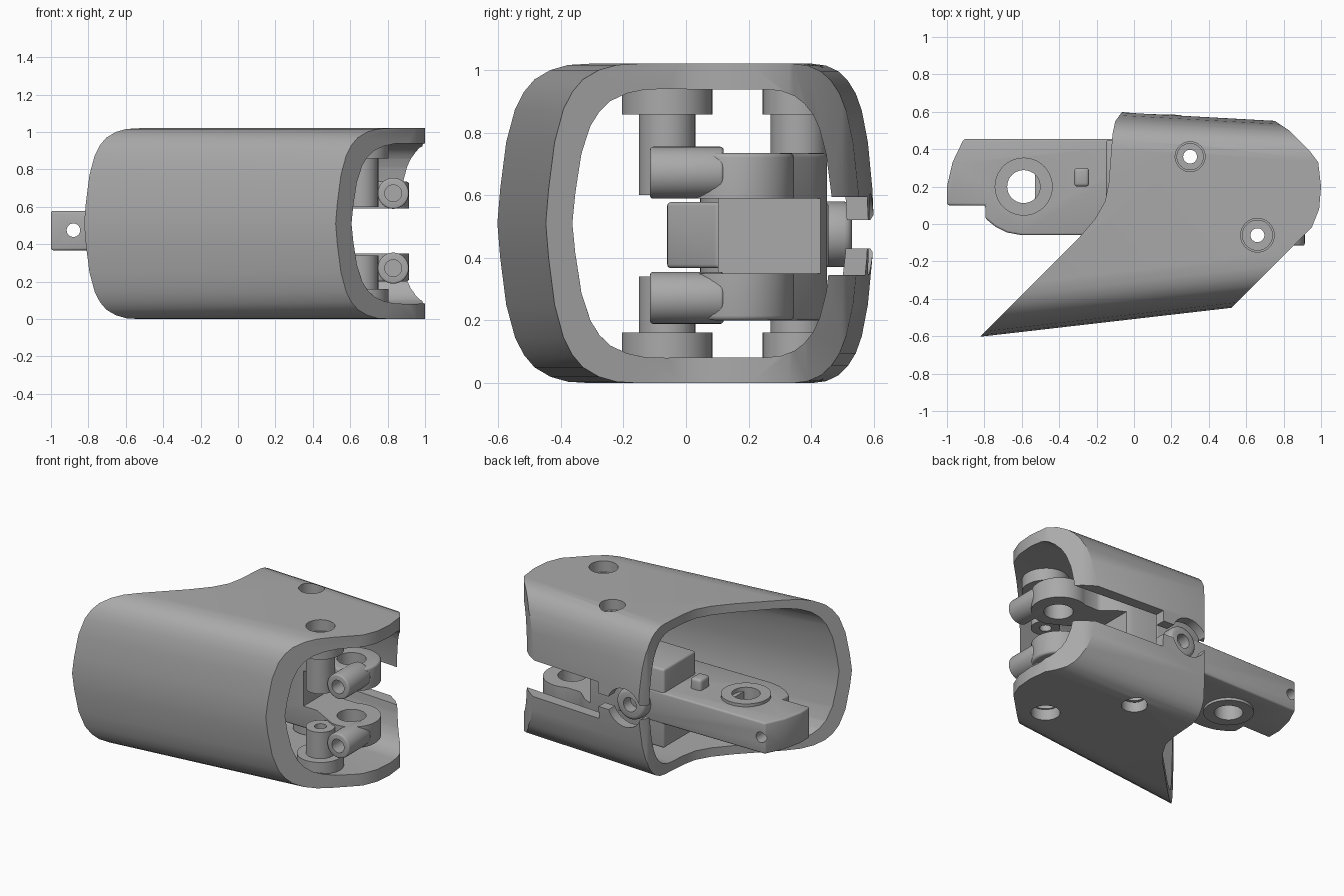
import bpy, bmesh, math
from mathutils import Matrix, Vector

if "Cube" in bpy.data.objects:
    bpy.data.objects.remove(bpy.data.objects["Cube"], do_unlink=True)

grey = bpy.data.materials.new("matte_grey")
grey.use_nodes = True
COLOUR = (0.4, 0.4, 0.4, 1)
grey.diffuse_color = COLOUR
for node in grey.node_tree.nodes:
    if node.type == "BSDF_PRINCIPLED":
        node.inputs["Base Color"].default_value = COLOUR
        node.inputs["Roughness"].default_value = 0.6

MID = 0.475   # height of the arm centre
TOP = 1.02    # height of the shell


def finish(name, bm):
    bmesh.ops.recalc_face_normals(bm, faces=bm.faces)
    mesh = bpy.data.meshes.new(name)
    bm.to_mesh(mesh)
    bm.free()
    obj = bpy.data.objects.new(name, mesh)
    bpy.context.collection.objects.link(obj)
    mesh.materials.append(grey)
    return obj


def activate(obj):
    bpy.ops.object.select_all(action="DESELECT")
    obj.select_set(True)
    bpy.context.view_layer.objects.active = obj


def prism(name, outline, z0, z1):
    bm = bmesh.new()
    face = bm.faces.new([bm.verts.new((x, y, z0)) for x, y in outline])
    ext = bmesh.ops.extrude_face_region(bm, geom=[face])
    verts = [v for v in ext["geom"] if isinstance(v, bmesh.types.BMVert)]
    bmesh.ops.translate(bm, vec=(0, 0, z1 - z0), verts=verts)
    return finish(name, bm)


def box(name, x0, x1, y0, y1, z0, z1):
    return prism(name, [(x0, y0), (x1, y0), (x1, y1), (x0, y1)], z0, z1)


def cyl(name, start, end, r):
    a, b = Vector(start), Vector(end)
    turn = (b - a).to_track_quat("Z", "Y").to_matrix().to_4x4()
    bm = bmesh.new()
    bmesh.ops.create_cone(bm, cap_ends=True, segments=40, radius1=r, radius2=r,
                          depth=(b - a).length,
                          matrix=Matrix.Translation((a + b) / 2) @ turn)
    return finish(name, bm)


def upright(name, x, y, z0, z1, r):
    return cyl(name, (x, y, z0), (x, y, z1), r)


def bevel(obj, width):
    activate(obj)
    mod = obj.modifiers.new("round", "BEVEL")
    mod.width, mod.segments = width, 3
    mod.limit_method, mod.angle_limit = "ANGLE", math.radians(40)
    bpy.ops.object.modifier_apply(modifier=mod.name)


def combine(obj, tools, operation="DIFFERENCE"):
    for tool in tools:
        activate(obj)
        mod = obj.modifiers.new("cut", "BOOLEAN")
        mod.operation, mod.solver, mod.object = operation, "EXACT", tool
        bpy.ops.object.modifier_apply(modifier=mod.name)
        bpy.data.objects.remove(tool, do_unlink=True)


def smooth(obj):
    activate(obj)
    bpy.ops.object.shade_smooth_by_angle(angle=math.radians(32))


# Shell: tapering tube with bulged front and back walls
FRONT = [(0, .51), (.008, .4), (.025, .25), (.05, .145), (.075, .09),
         (.105, .05), (.15, .02), (.2, .004), (.26, 0)]
BACK = [(0, .51), (.005, .4), (.02, .25), (.04, .15), (.06, .095),
        (.085, .055), (.115, .025), (.155, .006), (.2, 0)]


def section(x, wall):
    front = -0.6 + 0.115 * (x + 0.8) + wall
    back = 0.6 - 0.055 * (x + 0.06) - wall
    low = [(front + d, z) for d, z in FRONT]
    low += [(back - d, z) for d, z in reversed(BACK)]
    ring = low + [(y, TOP - z) for y, z in reversed(low[1:-1])]
    k = 1 - 2 * wall / TOP
    return [(x, y, TOP / 2 + (z - TOP / 2) * k) for y, z in ring]


def tube(name, x0, x1, wall0, wall1):
    bm = bmesh.new()
    a = [bm.verts.new(p) for p in section(x0, wall0)]
    b = [bm.verts.new(p) for p in section(x1, wall1)]
    for i in range(len(a)):
        j = (i + 1) % len(a)
        bm.faces.new((a[i], a[j], b[j], b[i]))
    bm.faces.new(a)
    bm.faces.new(b)
    return finish(name, bm)


PLAN = [(-.9, -.8), (-.9, -.68), (-.3, -.08), (-.21, .025), (-.155, .12),
        (-.135, .22), (-.115, .48), (-.1, .55), (-.06, .605), (-.04, .7),
        (.66, .7), (.74, .56), (.83, .5), (.94, .39), (.985, .33), (1.0, .2),
        (.99, .08), (.95, -.02), (.17, -.8)]
PINS = {"front": (.66, -.06, .145, .09), "rear": (.3, .36, .115, .08)}

shell = tube("outer_shell", -1, 1.1, 0, 0)
combine(shell, [tube("hollow", -1.05, 1.15, .045, .085)])
combine(shell, [prism("plan_trim", PLAN, -.2, 1.3)], "INTERSECT")
combine(shell, [
    box("wide_slot", .25, 1.2, .42, .9, .345, .595),
    box("narrow_slot", -.4, .27, .42, .9, .43, .52),
    cyl("boss_clearance", (.05, .42, MID), (.05, .9, MID), .13)])
combine(shell, [upright("bore", x, y, -.2, 1.3, bore)
                for x, y, cap, bore in PINS.values()])
smooth(shell)

# Hollow pins with wide caps, upper and lower
for label, (x, y, cap, bore) in PINS.items():
    for side, (inner, shaft, outer) in {"upper": (.6, .86, .945),
                                        "lower": (.34, .16, .075)}.items():
        pin = upright(f"{side}_{label}_pin", x, y, inner, shaft, .09)
        flange = upright("cap", x, y, shaft - (outer - shaft) * .02, outer, cap)
        combine(pin, [flange], "UNION")
        sink = upright("sink", x, y, shaft, outer + (outer - shaft), bore - .01)
        combine(pin, [sink, upright("hole", x, y, -.2, 1.3, .037)])
        smooth(pin)

# Forked block with rounded lugs
DISC = (.74, .17)
arc = [(DISC[0] + .175 * math.cos(t), DISC[1] + .175 * math.sin(t))
       for t in [math.radians(115 - 9 * i) for i in range(25)]]
block = prism("forked_block", [(-.15, .11), (-.15, .45), (.38, .45), (.48, .4),
                               (.56, .33)] + arc + [(.52, .1)], .2, .735)
bevel(block, .015)
combine(block, [
    box("fork_gap", .42, 1.2, -.4, .8, .35, .59),
    upright("lug_hole", DISC[0], DISC[1] - .01, -.2, 1.3, .09),
    upright("rear_hole", .3, .36, -.2, 1.3, .037),
    upright("front_hole", .66, -.06, -.2, 1.3, .037)])
smooth(block)

# Screw bosses on the lugs
for side, z in {"upper": .672, "lower": .272}.items():
    boss = cyl(f"{side}_lug_boss", (.83, -.115, z), (.83, .12, z), .083)
    bevel(boss, .01)
    combine(boss, [cyl("hole", (.83, -.3, z), (.83, .0, z), .045),
                   upright("lug_clear", DISC[0], DISC[1] - .01, -.2, 1.3, .09)])
    smooth(boss)

# Rear boss showing in the slot
rear = cyl("rear_boss", (.05, .4, MID), (.05, .53, MID), .105)
bevel(rear, .025)
combine(rear, [cyl("hole", (.05, .44, MID), (.05, .7, MID), .048)])
smooth(rear)

# Arm reaching out of the open end, with its hub
ARM = [(-1, .1), (-1, .2), (-.97, .33), (-.91, .455), (.2, .455), (.2, .1),
       (.05, -.06), (-.6, -.06), (-.68, -.045), (-.74, -.015), (-.795, .03),
       (-.795, .1)]
arm = prism("arm", ARM, .367, .578)
bevel(arm, .012)
HUB = (-.59, .2)
combine(arm, [upright("hub_ring", *HUB, .35, .598, .155)], "UNION")
combine(arm, [upright("hub_hole", *HUB, -.2, 1.3, .088),
              cyl("end_hole", (-.88, -.4, MID), (-.88, .8, MID), .036)])
smooth(arm)
box("hub_key_flat", -.53, -.5, .12, .28, .38, .57)

# Small locating peg on the arm
peg = box("locating_peg", -.32, -.24, .2, .3, .5, .65)
bevel(peg, .018)
smooth(peg)
